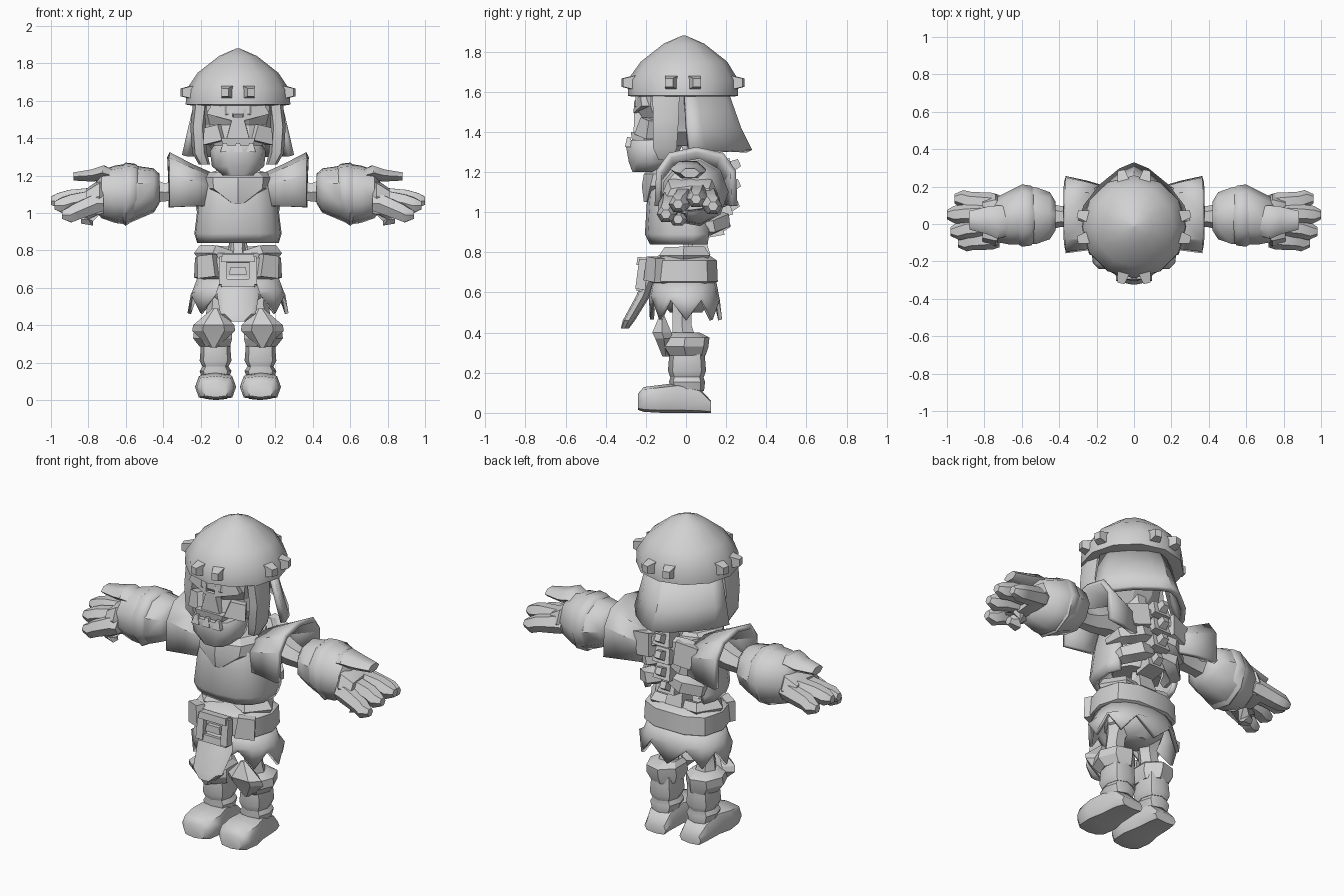
import bpy, bmesh, math
from mathutils import Vector, Matrix

grey = bpy.data.materials.new("plain grey")
grey.diffuse_color = (0.64, 0.64, 0.64, 1)


def finish(name, bm, mirror=False, thick=0, angle=45):
    bmesh.ops.recalc_face_normals(bm, faces=bm.faces)
    me = bpy.data.meshes.new(name)
    bm.to_mesh(me)
    bm.free()
    ob = bpy.data.objects.new(name, me)
    bpy.context.collection.objects.link(ob)
    me.materials.append(grey)
    bpy.ops.object.select_all(action='DESELECT')
    ob.select_set(True)
    bpy.context.view_layer.objects.active = ob
    bpy.ops.object.shade_smooth_by_angle(angle=math.radians(angle))
    if thick:
        ob.modifiers.new("thickness", 'SOLIDIFY').thickness = thick
    if mirror:
        m = ob.modifiers.new("mirror", 'MIRROR')
        m.use_mirror_merge = False
    return ob


def loft(name, rings, n=8, axis='z', power=1.0, a0=0, a1=360, zig=0, **kw):
    """Rings are (position, centre a, centre b, radius a, radius b); an arc below 360 stays an open sheet."""
    bm = bmesh.new()
    closed = a1 - a0 == 360
    count = n if closed else n + 1
    order = {'x': (2, 0, 1), 'y': (0, 2, 1), 'z': (0, 1, 2)}[axis]
    rows = []
    for k, (p, ca, cb, ra, rb) in enumerate(rings):
        row = []
        for i in range(count):
            t = math.radians(a0 + (a1 - a0) * i / n)
            c, s = math.cos(t), math.sin(t)
            a = ca + ra * math.copysign(abs(c) ** power, c)
            b = cb + rb * math.copysign(abs(s) ** power, s)
            q = p + (zig if k == 0 and i % 2 else 0)
            row.append(bm.verts.new([(a, b, q)[j] for j in order]))
        rows.append(row)
    for r, s in zip(rows, rows[1:]):
        for i in range(n):
            j = (i + 1) % count
            bm.faces.new((r[i], r[j], s[j], s[i]))
    if closed and not zig:
        bm.faces.new(rows[0])
        bm.faces.new(rows[-1])
    return finish(name, bm, **kw)


def bone(name, path, n=6, flat=1.0, **kw):
    """Tube through (x, y, z, radius) points."""
    bm = bmesh.new()
    pts = [Vector(p[:3]) for p in path]
    rows = []
    for k, p in enumerate(path):
        d = (pts[min(k + 1, len(pts) - 1)] - pts[max(k - 1, 0)]).normalized()
        u = d.cross(Vector((0, 0, 1)) if abs(d.z) < 0.8 else Vector((0, 1, 0))).normalized()
        v = u.cross(d)
        rows.append([bm.verts.new(pts[k] + p[3] * (u * math.cos(math.tau * i / n)
                     + v * flat * math.sin(math.tau * i / n))) for i in range(n)])
    for r, s in zip(rows, rows[1:]):
        for i in range(n):
            bm.faces.new((r[i], r[(i + 1) % n], s[(i + 1) % n], s[i]))
    bm.faces.new(rows[0])
    bm.faces.new(rows[-1])
    return finish(name, bm, **kw)


def block(name, loc, size, taper=0.75, turn=(0, 0, 0), **kw):
    """Box with its upper end tapered."""
    bm = bmesh.new()
    bmesh.ops.create_cube(bm, size=1)
    for v in bm.verts:
        k = taper if v.co.z > 0 else 1
        v.co = (v.co.x * size[0] * k, v.co.y * size[1] * k, v.co.z * size[2])
    for i, ax in enumerate('XYZ'):
        bmesh.ops.rotate(bm, verts=bm.verts, matrix=Matrix.Rotation(math.radians(turn[i]), 3, ax))
    bmesh.ops.translate(bm, verts=bm.verts, vec=loc)
    return finish(name, bm, **kw)


# helmet, rim studs and neck curtain
loft("helmet", [(1.575, 0, -.015, .25, .25), (1.58, 0, -.015, .28, .275), (1.66, 0, -.015, .275, .275),
                (1.75, 0, -.01, .215, .215), (1.84, 0, -.01, .10, .10), (1.88, 0, -.01, .008, .008)], n=12)
for k in range(4):
    for off in (-13, 13):
        t = math.radians(90 * k + off)
        block("helmet_stud", (.28 * math.cos(t), -.015 + .28 * math.sin(t), 1.645), (.07, .065, .06),
              .6, (0, 90, math.degrees(t)))
loft("neck_curtain", [(1.31, 0, .02, .30, .31), (1.42, 0, .01, .275, .265), (1.59, 0, 0, .235, .215)],
     n=8, a0=0, a1=180, power=1.4, thick=.03, angle=30)

# skull, cheek guards, jaw
loft("skull", [(1.33, 0, -.10, .13, .13), (1.40, 0, -.08, .19, .165), (1.47, 0, -.06, .185, .165),
               (1.53, 0, -.05, .205, .215), (1.60, 0, -.05, .21, .21)], n=10, angle=25)
block("nose", (0, -.235, 1.45), (.13, .07, .13), .45, (8, 0, 0))
block("upper_teeth", (0, -.215, 1.365), (.15, .10, .07), 1.2)
block("brow", (.085, -.22, 1.54), (.15, .05, .06), .8, (0, -14, 16), mirror=True)
block("cheekbone", (.12, -.18, 1.42), (.12, .10, .09), .7, (0, 12, 30), mirror=True)
loft("cheek_guard", [(1.26, .18, -.10, .03, .04), (1.32, .205, -.105, .04, .065),
                     (1.46, .215, -.10, .04, .07), (1.59, .20, -.10, .04, .075)],
     n=6, power=.7, mirror=True)
loft("jaw", [(1.20, 0, -.19, .08, .08), (1.25, 0, -.17, .14, .12), (1.33, 0, -.16, .15, .145),
             (1.36, 0, -.17, .13, .13)], n=10, power=.8)
for x in (-.07, 0, .07):
    block("lower_tooth", (x, -.285, 1.35), (.05, .04, .05), .4)
bone("neck", [(0, .06, 1.15, .06), (0, .04, 1.26, .05), (0, 0, 1.45, .06)])

# breastplate, collar and chest
loft("breastplate", [(.84, 0, 0, .22, .18), (.89, 0, -.005, .235, .20), (1.05, 0, 0, .215, .195),
                     (1.15, 0, 0, .19, .185), (1.19, 0, 0, .16, .15)],
     n=10, a0=148, a1=392, power=.8, thick=.03, angle=35)
loft("collar", [(1.05, 0, -.16, .04, .05), (1.13, 0, -.075, .185, .145), (1.19, 0, -.05, .19, .16),
                (1.22, 0, -.04, .15, .13)], n=8, angle=25)
loft("chest_cavity", [(.90, 0, .02, .15, .11), (1.05, 0, .03, .17, .12), (1.2, 0, .03, .15, .12)], n=8)

# spine and ribs
for i in range(5):
    z = .82 + .10 * i
    y = .06 + .12 * math.sin(min(1, i / 2.5) * math.pi / 2)
    block("vertebra", (0, y, z), (.11, .11, .085), .8, (10, 0, 0))
    if i:
        block("spine_spur", (0, y + .05, z + .01), (.06, .065, .08), .6, (-65, 0, 0))
bone("lower_spine", [(0, 0, .70, .055), (0, .02, .80, .045), (0, .05, .90, .055)])
for z, w in ((.96, .17), (1.07, .19), (1.18, .17)):
    bone("rib", [(.03, .17, z + .015, .035), (.10, .175, z, .055), (w, .12, z - .03, .05),
                 (w + .015, .03, z - .04, .025)], n=5, mirror=True)
block("shoulder_blade", (.13, .19, 1.15), (.10, .05, .13), 1.3, (8, 12, -15), mirror=True)

# shoulder plates and arms
loft("shoulder_plate", [(.15, .04, 1.08, .165, .14), (.25, .045, 1.09, .19, .175), (.365, .05, 1.10, .21, .225)],
     n=6, axis='x', a0=-12, a1=192, power=.75, thick=.03, angle=30, mirror=True)
bone("upper_arm", [(.14, .05, 1.14, .07), (.24, .04, 1.15, .08), (.33, .04, 1.12, .065),
                   (.39, .04, 1.11, .055), (.48, .04, 1.12, .08)], mirror=True)
loft("gauntlet", [(.42, .04, 1.13, .08, .08), (.45, .04, 1.12, .13, .12), (.52, .04, 1.11, .155, .14),
                  (.60, .045, 1.10, .165, .165), (.66, .03, 1.10, .15, .155), (.73, .02, 1.10, .125, .13),
                  (.76, .02, 1.09, .08, .08)], n=9, axis='x', mirror=True, angle=40)
loft("gauntlet_cuff", [(.53, .04, 1.12, .14, .13), (.55, .04, 1.115, .165, .15), (.60, .04, 1.10, .172, .172),
                       (.635, .04, 1.10, .145, .145)], n=9, axis='x', mirror=True, angle=50)

# hands
loft("palm", [(.68, .02, 1.10, .08, .08), (.74, .02, 1.09, .14, .09), (.81, .02, 1.07, .12, .06)],
     n=8, axis='x', power=.7, mirror=True)
bone("thumb", [(.64, .01, 1.19, .06), (.72, .01, 1.215, .09), (.78, .02, 1.20, .075),
               (.88, .02, 1.195, .05)], flat=.5, mirror=True)
for y0, y1, x, z in ((.11, .135, .96, 1.03), (.06, .05, 1.0, 1.065), (-.01, -.04, .98, 1.04),
                     (-.08, -.10, .94, .99), (-.04, -.04, .84, .965)):
    bone("finger", [(.72, y0, (1.11 + z) / 2, .045), (.76, y0, (1.11 + z) / 2, .057),
                    ((.80 + x) / 2, (y0 + y1) / 2, z + .015, .05), (x - .04, y1, z, .047),
                    (x, y1, z, .025)], n=6, mirror=True)

# belt, hips and ragged skirt
loft("belt", [(.64, 0, -.01, .20, .15), (.655, 0, -.01, .235, .175), (.76, 0, -.01, .23, .17),
              (.785, 0, -.01, .18, .13)], n=10, power=.75)
bone("hip_bone", [(.04, -.06, .76, .04), (.12, -.09, .785, .045), (.19, -.01, .785, .045),
                  (.13, .08, .785, .045), (.04, .07, .78, .04)], n=5, mirror=True)
loft("skirt", [(.465, 0, 0, .27, .18), (.58, 0, -.01, .245, .175), (.66, 0, -.01, .215, .16)],
     n=16, power=.85, zig=.10, thick=.02, angle=30)
loft("pelvis", [(.50, 0, 0, .09, .08), (.56, 0, 0, .18, .13), (.66, 0, 0, .19, .14)], n=8)
block("belt_pouch", (.16, -.155, .715), (.11, .06, .12), .85, (0, 6, 30), mirror=True)

# buckle frame and front flap
for s in (-1, 1):
    block("buckle_side", (.08 * s, -.22, .69), (.045, .05, .15), .85, (-6, 0, 0))
    block("buckle_bar", (0, -.22, .69 + .065 * s), (.18, .05, .04), .95, (-6, 0, 0))
block("buckle_plate", (0, -.20, .69), (.15, .02, .13), 1)
block("buckle_pin", (0, -.225, .69), (.10, .03, .04), .8)
loft("front_flap", [(.42, 0, -.305, .04, .02), (.46, 0, -.285, .095, .03), (.58, 0, -.215, .115, .035),
                    (.66, 0, -.185, .09, .03)], n=8, power=.8)

# legs
bone("thigh", [(.10, 0, .58, .08), (.11, -.02, .50, .055), (.12, -.02, .43, .055), (.12, -.01, .36, .07)],
     mirror=True)
loft("knee_guard", [(.28, .13, -.10, .015, .02), (.37, .13, -.11, .115, .05), (.40, .13, -.12, .11, .055),
                    (.49, .12, -.12, .015, .012)], n=6, angle=20, mirror=True)
loft("knee_band", [(.285, .12, .0, .085, .10), (.33, .13, -.01, .11, .125), (.375, .13, -.005, .105, .125),
                   (.40, .12, -.01, .07, .08)], n=7, angle=30, mirror=True)
loft("shin_wrap", [(.18, .12, .005, .07, .085), (.21, .12, .005, .085, .095), (.27, .12, .005, .08, .09),
                   (.32, .12, .005, .08, .09)], n=8, power=.8, mirror=True)
loft("boot_cuff", [(.11, .12, .01, .07, .08), (.155, .12, .005, .085, .09), (.185, .12, .005, .065, .08),
                   (.20, .12, .005, .08, .085)], n=8, power=.8, mirror=True)
loft("boot", [(-.24, .12, .055, .07, .04), (-.21, .12, .067, .10, .062), (-.12, .12, .07, .11, .07),
              (-.04, .12, .075, .09, .075), (.07, .12, .06, .08, .06), (.125, .115, .03, .07, .03)],
     n=8, axis='y', power=.6, mirror=True)
